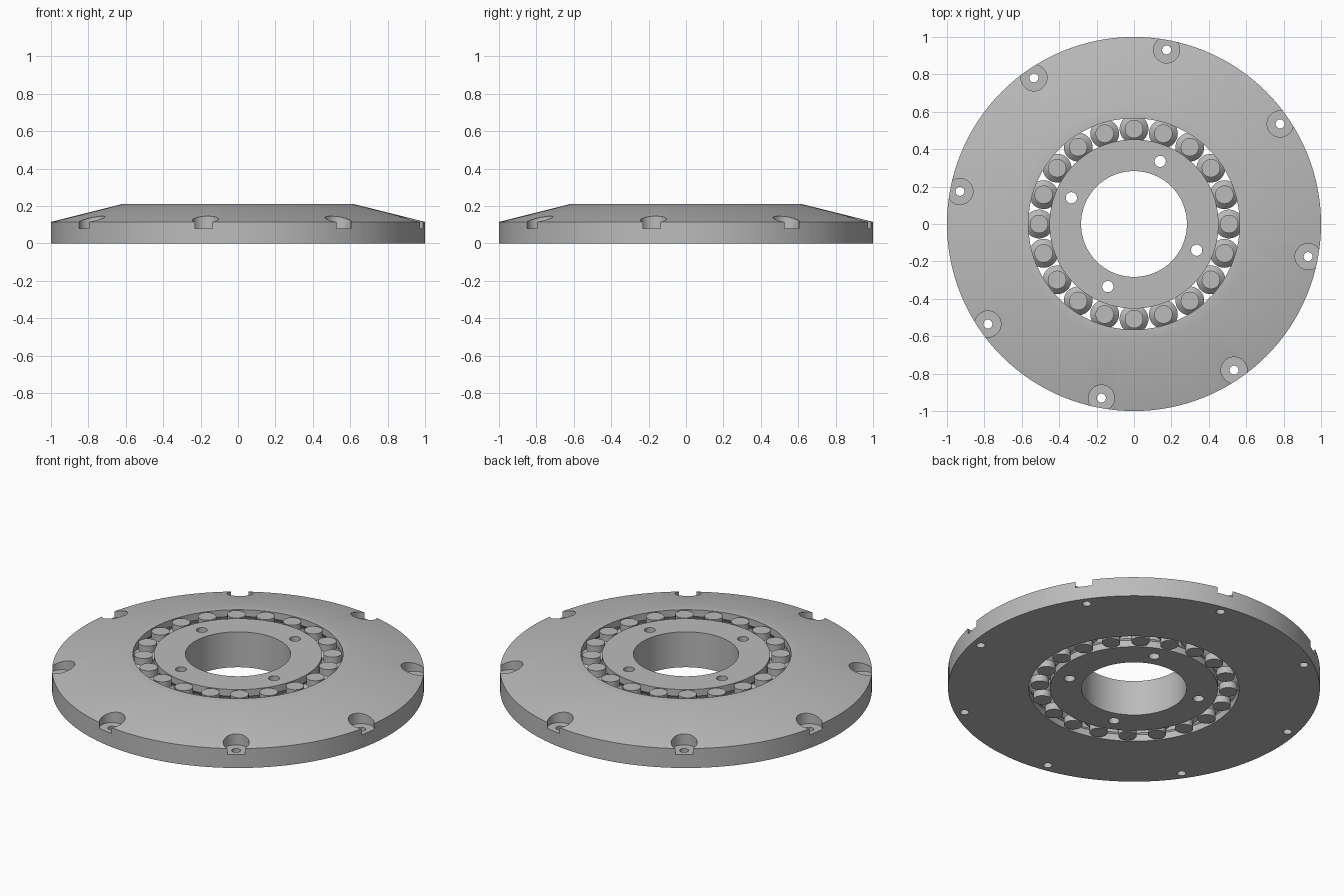
import bpy, bmesh, math
from mathutils import Matrix, Vector

cube = bpy.data.objects.get("Cube")
if cube:
    bpy.data.objects.remove(cube, do_unlink=True)

HEIGHT = 0.21
ROLLERS = 20

steel = bpy.data.materials.new("grey steel")
steel.use_nodes = True
steel.diffuse_color = (0.5, 0.5, 0.5, 1)
steel.node_tree.nodes["Principled BSDF"].inputs["Base Color"].default_value = steel.diffuse_color


def make_object(name, bm):
    bmesh.ops.recalc_face_normals(bm, faces=bm.faces)
    mesh = bpy.data.meshes.new(name)
    bm.to_mesh(mesh)
    bm.free()
    mesh.materials.append(steel)
    obj = bpy.data.objects.new(name, mesh)
    bpy.context.collection.objects.link(obj)
    return obj


def lathe(name, profile, steps, closed):
    """Turn an (r, z) profile round the z axis; open profiles get flat caps."""
    bm = bmesh.new()
    rings = []
    for i in range(steps):
        a = math.tau * i / steps
        rings.append([bm.verts.new((r * math.cos(a), r * math.sin(a), z)) for r, z in profile])
    n = len(profile)
    for i, ring in enumerate(rings):
        after = rings[(i + 1) % steps]
        for j in range(n if closed else n - 1):
            k = (j + 1) % n
            bm.faces.new((ring[j], after[j], after[k], ring[k]))
    if not closed:
        bm.faces.new([ring[0] for ring in rings])
        bm.faces.new([ring[-1] for ring in rings])
    return make_object(name, bm)


def drill(target, count, distance, start, radius, z0, z1):
    """Cut evenly spaced vertical holes on a circle."""
    bm = bmesh.new()
    for i in range(count):
        a = math.radians(start) + math.tau * i / count
        place = Matrix.Translation(
            Vector((distance * math.cos(a), distance * math.sin(a), (z0 + z1) / 2)))
        bmesh.ops.create_cone(bm, cap_ends=True, segments=32, radius1=radius,
                              radius2=radius, depth=z1 - z0, matrix=place)
    cutter = make_object("hole_cutter", bm)
    cutter.hide_render = True
    mod = target.modifiers.new("holes", "BOOLEAN")
    mod.operation = "DIFFERENCE"
    mod.solver = "EXACT"
    mod.object = cutter
    bpy.context.view_layer.objects.active = target
    bpy.ops.object.modifier_apply(modifier=mod.name)
    bpy.data.objects.remove(cutter, do_unlink=True)


def smooth(obj):
    bpy.ops.object.select_all(action="DESELECT")
    obj.select_set(True)
    bpy.context.view_layer.objects.active = obj
    bpy.ops.object.shade_smooth_by_angle(angle=math.radians(30))


# Heights where the raceways and rollers step out to their wide middle
low, high = 0.04, HEIGHT - 0.04
bevel = 0.028

# Outer ring: straight rim, sloping top and a grooved raceway
outer_ring = lathe("outer_ring", [
    (1, 0), (1, 0.115), (0.62, HEIGHT), (0.565, HEIGHT),
    (0.565, high), (0.593, high - bevel), (0.593, low + bevel), (0.565, low), (0.565, 0),
], 128, True)
drill(outer_ring, 8, 0.947, 34.4, 0.07, 0.08, 0.3)
drill(outer_ring, 8, 0.947, 34.4, 0.024, -0.1, 0.3)
smooth(outer_ring)

# Inner ring: plain bore, grooved outside and four through holes
inner_ring = lathe("inner_ring", [
    (0.283, 0), (0.283, HEIGHT), (0.452, HEIGHT),
    (0.452, high), (0.424, high - bevel), (0.424, low + bevel), (0.452, low), (0.452, 0),
], 128, True)
drill(inner_ring, 4, 0.363, 67.3, 0.03, -0.1, 0.3)
smooth(inner_ring)

# Rollers: narrow ends and a wide middle, sharing one mesh
roller = lathe("roller_1", [
    (0.049, 0), (0.049, low), (0.077, low + bevel),
    (0.077, high - bevel), (0.049, high), (0.049, HEIGHT),
], 40, False)
smooth(roller)
for i in range(ROLLERS):
    part = roller if i == 0 else roller.copy()
    if i:
        part.name = f"roller_{i + 1}"
        bpy.context.collection.objects.link(part)
    a = math.tau * i / ROLLERS
    part.location = (0.508 * math.cos(a), 0.508 * math.sin(a), 0)
